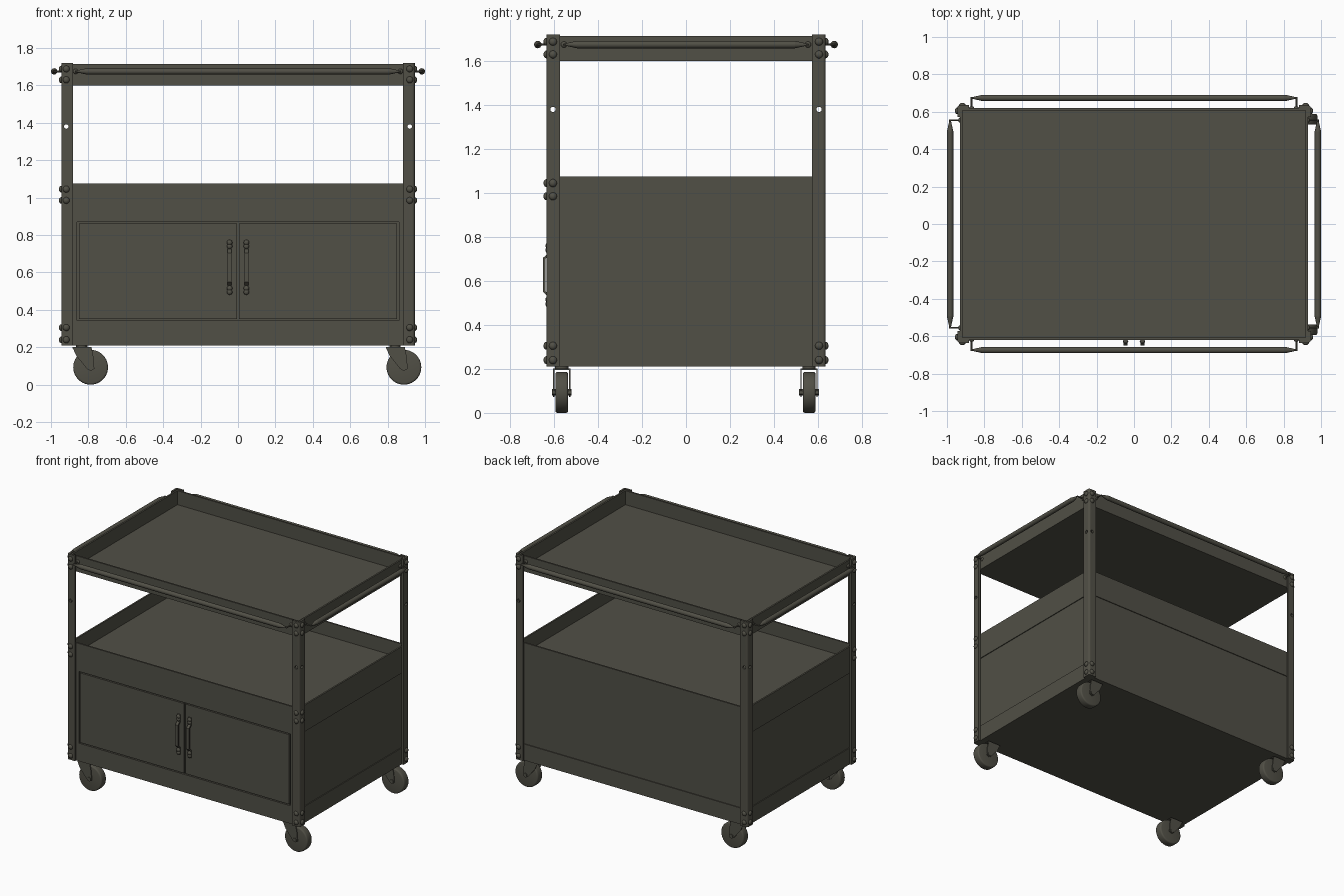
import bpy, bmesh, math
from mathutils import Matrix, Vector

if "Cube" in bpy.data.objects:
    bpy.data.objects.remove(bpy.data.objects["Cube"], do_unlink=True)

paint = bpy.data.materials.new("dark olive grey metal")
paint.use_nodes = True
COLOR = (0.082, 0.079, 0.061, 1)
paint.diffuse_color = COLOR
paint.node_tree.nodes["Principled BSDF"].inputs["Base Color"].default_value = COLOR


def finish(name, bm, smooth=False):
    bmesh.ops.recalc_face_normals(bm, faces=bm.faces)
    mesh = bpy.data.meshes.new(name)
    bm.to_mesh(mesh)
    bm.free()
    mesh.materials.append(paint)
    obj = bpy.data.objects.new(name, mesh)
    bpy.context.collection.objects.link(obj)
    bpy.ops.object.select_all(action="DESELECT")
    obj.select_set(True)
    bpy.context.view_layer.objects.active = obj
    if smooth:
        bpy.ops.object.shade_smooth_by_angle(angle=math.radians(40))
    return obj


def add_box(bm, x0, x1, y0, y1, z0, z1):
    m = Matrix.Translation(((x0 + x1) / 2, (y0 + y1) / 2, (z0 + z1) / 2))
    m = m @ Matrix.Diagonal((x1 - x0, y1 - y0, z1 - z0, 1))
    bmesh.ops.create_cube(bm, size=1, matrix=m)


def add_prism(bm, points, offset):
    """Extrude a closed outline of 3D points along an offset."""
    face = bm.faces.new([bm.verts.new(p) for p in points])
    made = bmesh.ops.extrude_face_region(bm, geom=[face], use_keep_orig=True)
    verts = [v for v in made["geom"] if isinstance(v, bmesh.types.BMVert)]
    bmesh.ops.translate(bm, verts=verts, vec=offset)


def turn(axis):
    return Vector((0, 0, 1)).rotation_difference(Vector(axis)).to_matrix().to_4x4()


def add_rod(bm, center, axis, length, radius, sides=20):
    bmesh.ops.create_cone(bm, cap_ends=True, segments=sides, radius1=radius, radius2=radius,
                          depth=length, matrix=Matrix.Translation(center) @ turn(axis))


def add_bolt(bm, center, axis, radius=0.018, height=0.013):
    m = Matrix.Translation(center) @ turn(axis) @ Matrix.Diagonal((radius, radius, height, 1))
    bmesh.ops.create_uvsphere(bm, u_segments=14, v_segments=8, radius=1, matrix=m)


TX, TY = 0.93, 0.62       # tray half size
LX, LY = 0.945, 0.635     # outer faces of the legs


# Trays: a floor with four thin walls
def tray(name, floor, bottom, top):
    bm = bmesh.new()
    t = 0.012
    add_box(bm, -TX, TX, -TY, TY, floor, floor + t)
    for s in (-1, 1):
        add_box(bm, *sorted((s * TX, s * (TX - t))), -TY, TY, bottom, top)
        add_box(bm, -TX, TX, *sorted((s * TY, s * (TY - t))), bottom, top)
    return finish(name, bm)


tray("top_tray", 1.60, 1.60, 1.715)
tray("middle_tray", 0.96, 0.88, 1.075)
tray("bottom_tray", 0.21, 0.21, 0.33)

# Cabinet between the lower trays
bm = bmesh.new()
add_box(bm, -TX + 0.006, TX - 0.006, -TY + 0.014, TY - 0.006, 0.325, 0.885)
finish("cabinet_body", bm)

# Front frame around the doors
bm = bmesh.new()
front, back = -TY, -TY + 0.016
for s in (-1, 1):
    add_box(bm, *sorted((s * TX, s * 0.86)), front, back, 0.33, 0.88)
add_box(bm, -0.86, 0.86, front, back, 0.33, 0.342)
add_box(bm, -0.86, 0.86, front, back, 0.87, 0.88)
finish("door_frame", bm)

# Doors and their pull handles
for s, side in ((-1, "right"), (1, "left")):
    bm = bmesh.new()
    add_box(bm, *sorted((s * 0.005, s * 0.851)), front, back, 0.35, 0.862)
    finish(side + "_door", bm)

    bm = bmesh.new()
    x, w = s * 0.045, 0.011
    outer = [(0, 0.48), (0.008, 0.48), (0.008, 0.53), (0.03, 0.55),
             (0.03, 0.705), (0.008, 0.725), (0.008, 0.775), (0, 0.775)]
    inner = [(0, 0.72), (0.02, 0.70), (0.02, 0.555), (0, 0.535)]
    add_prism(bm, [(x - w, -TY - d, z) for d, z in outer + inner], (2 * w, 0, 0))
    for z in (0.495, 0.515, 0.74, 0.76):
        add_bolt(bm, (x, -TY - 0.008, z), (0, -1, 0), 0.015, 0.011)
    finish(side + "_door_handle", bm, True)

# Angle iron legs with a hole in each flange, plus their bolts
for sx, sy, name in ((-1, -1, "front_right"), (1, -1, "front_left"),
                     (-1, 1, "back_right"), (1, 1, "back_left")):
    bm = bmesh.new()
    w, t, r = 0.062, 0.015, 0.014
    arc = [(LX - r + r * math.sin(a), LY - r + r * math.cos(a))
           for a in (i * math.pi / 10 for i in range(6))]
    outline = [(LX - w, LY - t), (LX - w, LY)] + arc
    outline += [(LX, LY - w), (LX - t, LY - w), (LX - t, LY - t)]
    add_prism(bm, [(sx * x, sy * y, 0.21) for x, y in outline], (0, 0, 1.51))
    leg = finish(name + "_leg", bm, True)

    bx, by = sx * (LX - 0.027), sy * (LY - 0.03)
    for axis, center in (((0, 1, 0), (bx, sy * LY, 1.38)), ((1, 0, 0), (sx * LX, by, 1.38))):
        bm = bmesh.new()
        add_rod(bm, center, axis, 0.06, 0.012, 16)
        cutter = finish("hole_cutter", bm)
        cutter.hide_render = True
        bpy.context.view_layer.objects.active = leg
        cut = leg.modifiers.new("hole", "BOOLEAN")
        cut.operation, cut.solver, cut.object = "DIFFERENCE", "EXACT", cutter
        bpy.ops.object.modifier_apply(modifier=cut.name)
        bpy.data.objects.remove(cutter, do_unlink=True)

    bm = bmesh.new()
    heights = [0.24, 0.305, 1.63, 1.688] + ([0.985, 1.045] if sy < 0 else [])
    for z in heights:
        add_bolt(bm, (bx, sy * LY, z), (0, sy, 0))
        add_bolt(bm, (sx * LX, by, z), (sx, 0, 0))
    finish(name + "_leg_bolts", bm, True)


# Tapered grab rails on all four sides of the top tray
def grab_rail(name, out, half, wall, reach):
    bm = bmesh.new()
    along = Vector((-out[1], out[0], 0))
    out = Vector(out)
    up = Vector((0, 0, 1.675))
    line = out * reach + up
    grip = half - 0.06
    add_rod(bm, line, along, 2 * grip, 0.017, 16)
    for s in (-1, 1):
        m = Matrix.Translation(line + along * s * (grip + 0.025)) @ turn(along * s)
        bmesh.ops.create_cone(bm, cap_ends=True, segments=16, radius1=0.017, radius2=0.006,
                              depth=0.05, matrix=m)
        # bent bracket and its mounting tab
        add_rod(bm, along * s * (half - 0.008) + line, along, 0.022, 0.005, 8)
        add_rod(bm, along * s * half + out * (wall + reach) / 2 + up, out, reach - wall + 0.008, 0.005, 8)
        add_bolt(bm, along * s * half + out * wall + up, out, 0.014, 0.01)
    finish(name, bm, True)


grab_rail("front_rail", (0, -1, 0), 0.868, TY, 0.674)
grab_rail("back_rail", (0, 1, 0), 0.868, TY, 0.674)
grab_rail("right_rail", (-1, 0, 0), 0.555, TX, 0.983)
grab_rail("left_rail", (1, 0, 0), 0.555, TX, 0.983)

# Swivel casters, all trailing the same way
for px, xname in ((-0.835, "right"), (0.84, "left")):
    for y, yname in ((-0.565, "front"), (0.56, "back")):
        name = yname + "_" + xname
        wx, wz = px + 0.047, 0.093
        bm = bmesh.new()
        add_rod(bm, (wx, y, wz), (0, 1, 0), 0.058, 0.093, 40)
        rims = [e for e in bm.edges if abs(e.verts[0].co.y - e.verts[1].co.y) < 1e-4]
        bmesh.ops.bevel(bm, geom=rims, offset=0.01, segments=3, affect="EDGES", profile=0.5)
        finish(name + "_wheel", bm, True)

        bm = bmesh.new()
        plate = [(px - 0.05, 0.2), (px + 0.052, 0.2), (px + 0.062, 0.15), (wx + 0.02, 0.085),
                 (wx, 0.073), (wx - 0.02, 0.085), (px - 0.03, 0.155)]
        for s in (-1, 1):
            add_prism(bm, [(x, y + s * 0.034, z) for x, z in plate], (0, s * 0.005, 0))
        add_box(bm, px - 0.05, px + 0.052, y - 0.039, y + 0.039, 0.194, 0.201)
        add_rod(bm, (px, y, 0.203), (0, 0, 1), 0.016, 0.03)
        add_rod(bm, (wx, y, wz), (0, 1, 0), 0.09, 0.015, 6)
        finish(name + "_caster_fork", bm, True)
